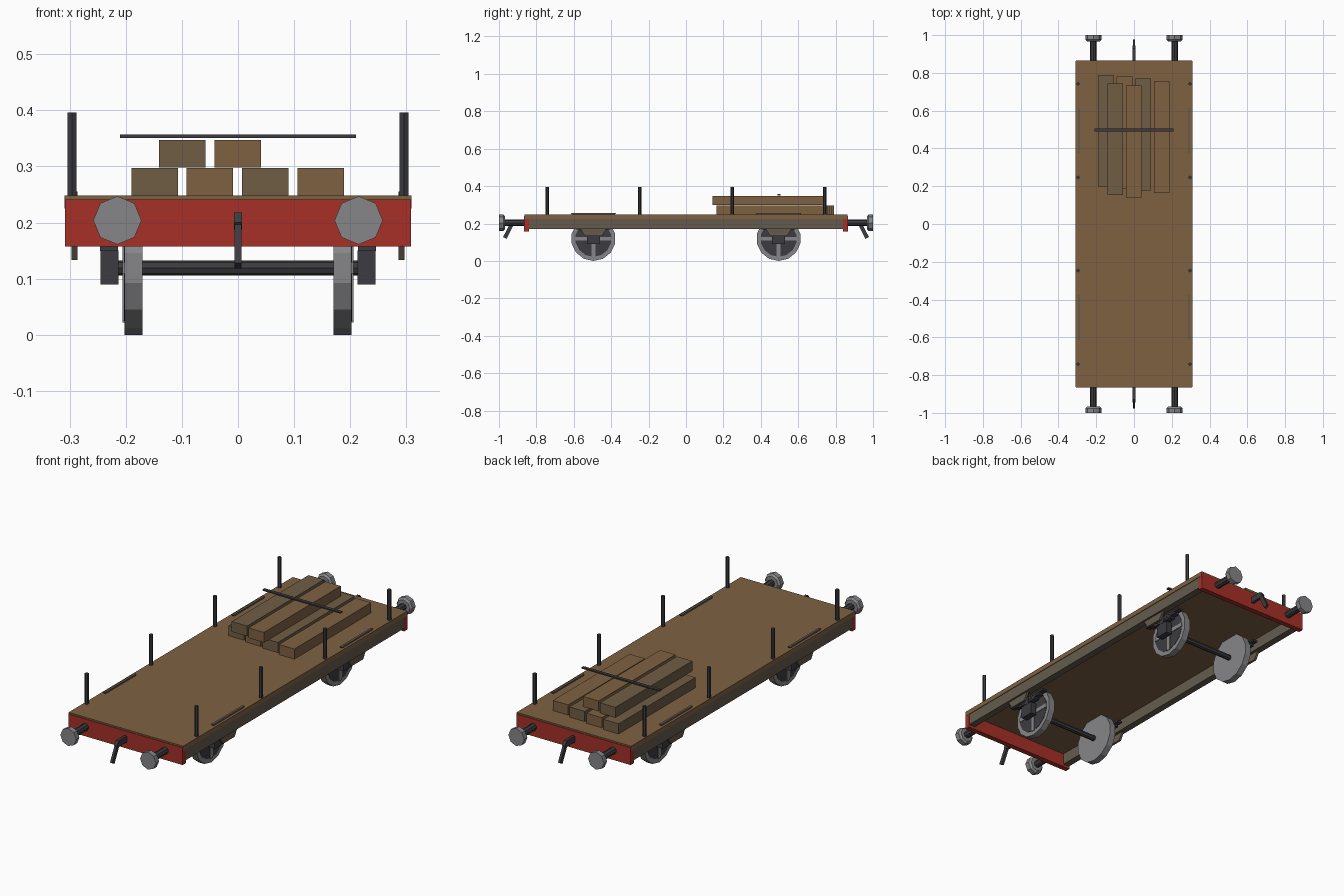
import bpy, bmesh, math
from mathutils import Vector

if "Cube" in bpy.data.objects:
    bpy.data.objects.remove(bpy.data.objects["Cube"])


def mat(name, r, g, b):
    m = bpy.data.materials.new(name)
    m.diffuse_color = (r, g, b, 1)
    m.use_nodes = True
    m.node_tree.nodes["Principled BSDF"].inputs["Base Color"].default_value = m.diffuse_color
    return m


DECK = mat("deck_wood", 0.21, 0.12, 0.055)
WOOD_DARK = mat("aged_wood", 0.16, 0.11, 0.06)
FRAME = mat("frame_wood", 0.13, 0.105, 0.075)
RED = mat("red_paint", 0.38, 0.03, 0.02)
IRON = mat("dark_iron", 0.045, 0.043, 0.05)
STEEL = mat("steel", 0.24, 0.24, 0.25)


def finish(name, bm, m):
    bmesh.ops.recalc_face_normals(bm, faces=bm.faces)
    me = bpy.data.meshes.new(name)
    bm.to_mesh(me)
    bm.free()
    me.materials.append(m)
    ob = bpy.data.objects.new(name, me)
    bpy.context.collection.objects.link(ob)
    return ob


def box(name, x, y, z, m):
    """Box from (min, max) pairs."""
    bm = bmesh.new()
    bmesh.ops.create_cube(bm, size=1)
    for v in bm.verts:
        v.co = Vector([(a + b) / 2 + c * (b - a) for (a, b), c in zip((x, y, z), v.co)])
    return finish(name, bm, m)


def turned(name, axis, rings, centre, sides, m):
    """Capped turned solid; rings are (position along axis, radius)."""
    bm = bmesh.new()
    loops = []
    for p, r in rings:
        loop = []
        for i in range(sides):
            a = 2 * math.pi * i / sides
            s, c = r * math.sin(a), r * math.cos(a)
            co = {"x": (p, s, c), "y": (s, p, c), "z": (s, c, p)}[axis]
            loop.append(bm.verts.new(Vector(centre) + Vector(co)))
        loops.append(loop)
    for a, b in zip(loops, loops[1:]):
        for i in range(sides):
            j = (i + 1) % sides
            bm.faces.new((a[i], a[j], b[j], b[i]))
    bm.faces.new(loops[0])
    bm.faces.new(loops[-1])
    return finish(name, bm, m)


def plate(name, yz, x0, x1, m):
    """Outline in the YZ plane extruded along X."""
    bm = bmesh.new()
    f = bm.faces.new([bm.verts.new((x0, y, z)) for y, z in yz])
    ext = bmesh.ops.extrude_face_region(bm, geom=[f])["geom"]
    bmesh.ops.translate(bm, vec=(x1 - x0, 0, 0),
                        verts=[e for e in ext if isinstance(e, bmesh.types.BMVert)])
    return finish(name, bm, m)


def span(s, a, b):
    return tuple(sorted((s * a, s * b)))


# Deck
box("deck", (-0.309, 0.309), (-0.863, 0.863), (0.225, 0.248), DECK)

for s in (-1, 1):
    # Side frame beams and end beams
    box("side_beam", span(s, 0.272, 0.306), (-0.845, 0.845), (0.17, 0.226), FRAME)
    box("end_beam", (-0.308, 0.308), span(s, 0.84, 0.866), (0.157, 0.241), RED)

    # Draw hook and hanging link
    plate("draw_hook", [(s * y, z) for y, z in
                        [(0.86, 0.188), (0.86, 0.218), (0.93, 0.218), (0.945, 0.2), (0.935, 0.188)]],
          -0.007, 0.007, IRON)
    plate("coupling_link", [(s * y, z) for y, z in
                            [(0.918, 0.2), (0.938, 0.205), (0.978, 0.128), (0.96, 0.118)]],
          -0.006, 0.006, IRON)

    # Buffers
    for x in (-0.215, 0.215):
        turned("buffer_shank", "y", [(s * 0.86, 0.017), (s * 0.972, 0.017)],
               (x, 0, 0.204), 8, IRON)
        turned("buffer_head", "y", [(s * 0.967, 0.034), (s * 0.976, 0.043), (s * 1.0, 0.043)],
               (x, 0, 0.204), 8, STEEL)

    # Side stakes
    for y in (-0.742, -0.247, 0.247, 0.742):
        turned("stake", "z", [(0.235, 0.009), (0.396, 0.009)], (s * 0.296, y, 0), 6, IRON)

# Running gear
for y in (-0.495, 0.495):
    turned("axle", "x", [(-0.22, 0.0135), (0.22, 0.0135)], (0, y, 0.119), 8, IRON)
    for s in (-1, 1):
        hub = (0, y, 0.119)
        turned("wheel", "x", [(s * 0.17, 0.119), (s * 0.202, 0.119)], hub, 14, STEEL)
        turned("wheel_web", "x", [(s * 0.2, 0.097), (s * 0.2035, 0.097)], hub, 14, IRON)
        box("wheel_spoke", span(s, 0.2, 0.206), (y - 0.01, y + 0.01), (0.022, 0.216), STEEL)
        box("wheel_spoke", span(s, 0.2, 0.206), (y - 0.097, y + 0.097), (0.109, 0.129), STEEL)
        box("axle_box", span(s, 0.213, 0.245), (y - 0.034, y + 0.034), (0.09, 0.15), IRON)
        # Leaf spring
        for i, half in enumerate((0.06, 0.09, 0.118)):
            z = 0.158 + i * 0.01
            box("spring_leaf", span(s, 0.217, 0.243), (y - half, y + half), (z, z + 0.009), IRON)
        box("spring_buckle", span(s, 0.214, 0.246), (y - 0.014, y + 0.014), (0.149, 0.19), IRON)
        # Axle guard
        plate("axle_guard", [(y - 0.12, 0.255), (y + 0.12, 0.255),
                             (y + 0.045, 0.133), (y - 0.045, 0.133)],
              s * 0.286, s * 0.297, FRAME)

# Timber load: left x, rear y, base z
load = [(-0.190, 0.79, 0.248), (-0.092, 0.78, 0.248), (0.007, 0.77, 0.248),
        (0.106, 0.756, 0.248), (-0.141, 0.745, 0.298), (-0.042, 0.733, 0.298)]
for (x, y, z), m in zip(load, (WOOD_DARK, DECK, WOOD_DARK, DECK, WOOD_DARK, DECK)):
    box("timber", (x, x + 0.083), (y - 0.592, y), (z, z + 0.0495), m)

# Load strap
box("load_strap", (-0.21, 0.21), (0.489, 0.505), (0.351, 0.357), IRON)
